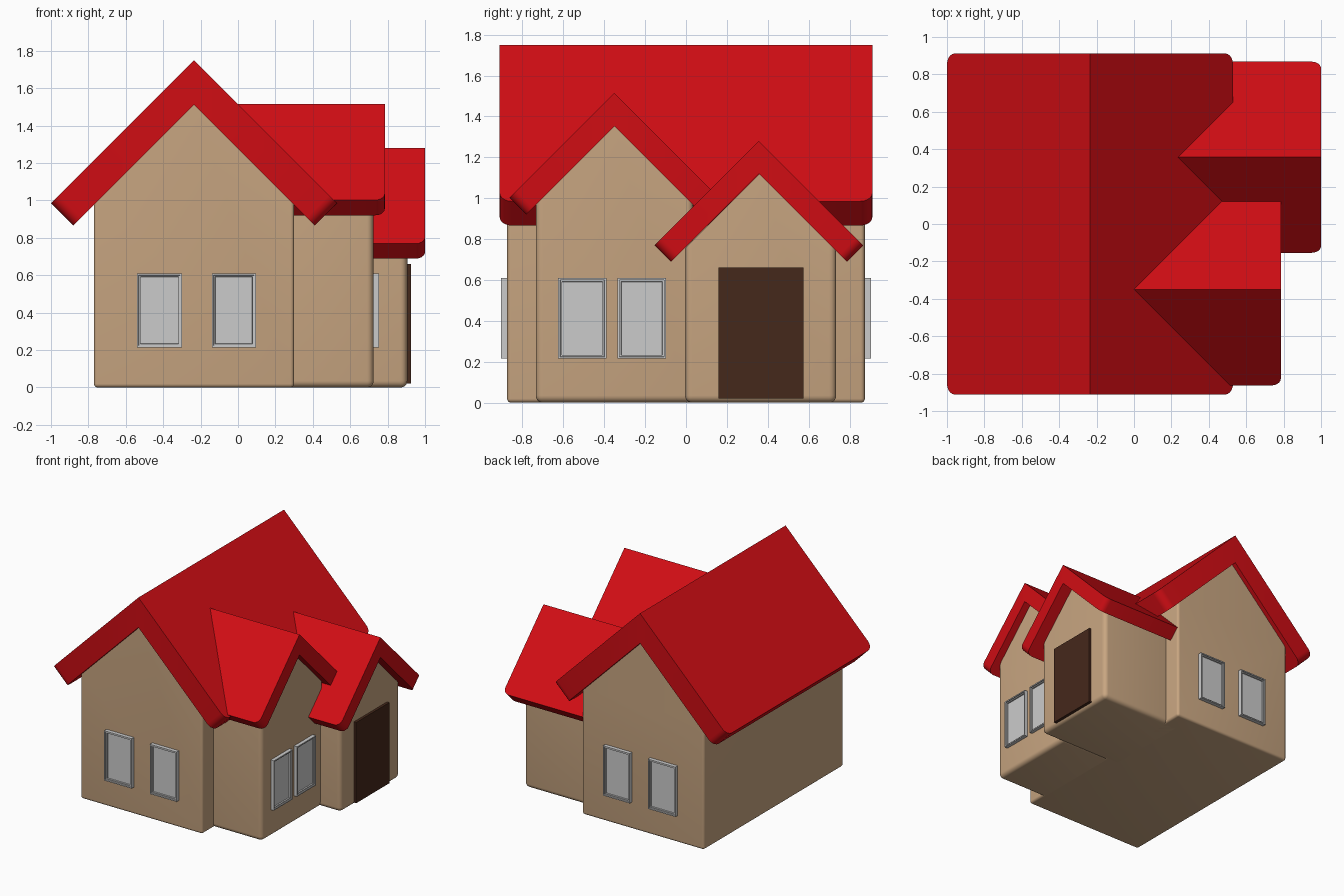
import bpy, bmesh, math
from mathutils import Vector

if "Cube" in bpy.data.objects:
    bpy.data.objects.remove(bpy.data.objects["Cube"])


def material(name, rgb):
    m = bpy.data.materials.new(name)
    m.diffuse_color = (*rgb, 1)
    m.use_nodes = True
    m.node_tree.nodes["Principled BSDF"].inputs["Base Color"].default_value = m.diffuse_color
    return m


WALL = material("wall_tan", (0.58, 0.38, 0.22))
RED = material("roof_red", (0.64, 0.004, 0.007))
BROWN = material("door_brown", (0.06, 0.021, 0.011))


def finish(name, bm, mat=None, smooth=False):
    bmesh.ops.recalc_face_normals(bm, faces=bm.faces)
    me = bpy.data.meshes.new(name)
    bm.to_mesh(me)
    bm.free()
    ob = bpy.data.objects.new(name, me)
    bpy.context.collection.objects.link(ob)
    if mat:
        me.materials.append(mat)
    if smooth:
        bpy.ops.object.select_all(action='DESELECT')
        ob.select_set(True)
        bpy.context.view_layer.objects.active = ob
        bpy.ops.object.shade_smooth_by_angle(angle=math.radians(35))
    return ob


def prism(profile, axis, a, b):
    """Extrude a (u, z) profile from a to b along the x or y axis."""
    bm = bmesh.new()
    place = (lambda u, z: (a, u, z)) if axis == 'x' else (lambda u, z: (u, a, z))
    face = bm.faces.new([bm.verts.new(place(u, z)) for u, z in profile])
    geom = bmesh.ops.extrude_face_region(bm, geom=[face])["geom"]
    step = Vector((b - a, 0, 0)) if axis == 'x' else Vector((0, b - a, 0))
    bmesh.ops.translate(bm, vec=step, verts=[g for g in geom if isinstance(g, bmesh.types.BMVert)])
    return bm


def bevel(bm, edges, radius):
    bmesh.ops.bevel(bm, geom=edges, offset=radius, segments=5, profile=0.5,
                    affect='EDGES', clamp_overlap=True)


def walls(name, axis, a, b, mid, half, apex, radius):
    """Gabled block with rounded corners and base."""
    eave = apex - half
    bm = prism([(mid - half, 0), (mid + half, 0), (mid + half, eave),
                (mid, apex), (mid - half, eave)], axis, a, b)
    edges = []
    for e in bm.edges:
        p, q = e.verts[0].co, e.verts[1].co
        upright = (p - q).xy.length < 1e-4
        base = max(p.z, q.z) < 1e-4
        if upright or base:
            edges.append(e)
    bevel(bm, edges, radius)
    return finish(name, bm, WALL, True)


def roof(name, axis, a, b, mid, half, ridge, thick, radius):
    """45 degree chevron roof with rounded eave corners."""
    d = thick / math.sqrt(2)
    bm = prism([(mid - half, ridge - half), (mid, ridge), (mid + half, ridge - half),
                (mid + half - d, ridge - half - d), (mid, ridge - 2 * d),
                (mid - half + d, ridge - half - d)], axis, a, b)
    k = 0 if axis == 'x' else 1
    edges = []
    for e in bm.edges:
        p, q = e.verts[0].co, e.verts[1].co
        if abs(p[k] - q[k]) < 1e-4 and max(p.z, q.z) < ridge - half + 1e-3:
            edges.append(e)
    bevel(bm, edges, radius)
    return finish(name, bm, RED, True)


def window(name, axis, u0, u1, wall, sign):
    """Raised frame with a stepped, recessed pane."""
    z0, z1, depth = 0.215, 0.61, 0.03
    n = Vector((sign, 0, 0)) if axis == 'x' else Vector((0, sign, 0))
    bm = prism([(u0, z0), (u1, z0), (u1, z1), (u0, z1)], axis,
               wall - sign * 0.02, wall + sign * depth)
    bmesh.ops.recalc_face_normals(bm, faces=bm.faces)
    pane = next(f for f in bm.faces if f.normal.dot(n) > 0.9)
    for inset, sink in ((0.013, 0.008), (0.010, 0.010)):
        bmesh.ops.inset_region(bm, faces=[pane], thickness=inset)
        bmesh.ops.inset_region(bm, faces=[pane], thickness=0.002)
        bmesh.ops.translate(bm, vec=-n * sink, verts=list(pane.verts))
    return finish(name, bm)


# Main house and two side wings
walls("main_walls", 'y', -0.875, 0.875, -0.235, 0.535, 1.515, 0.02)
walls("side_wing_walls", 'x', 0.1, 0.725, -0.35, 0.385, 1.355, 0.035)
walls("entrance_wing_walls", 'x', 0.15, 0.905, 0.37 - 0.005, 0.37, 1.125, 0.035)

# Roofs
roof("main_roof", 'y', -0.912, 0.912, -0.235, 0.765, 1.75, 0.168, 0.06)
roof("side_wing_roof", 'x', -0.05, 0.785, -0.35, 0.513, 1.515, 0.115, 0.05)
roof("entrance_wing_roof", 'x', 0.15, 1.0, 0.357, 0.511, 1.28, 0.113, 0.05)

# Windows on front, back and side wing
for side, sign in (("front", -1), ("back", 1)):
    for i, (u0, u1) in enumerate(((-0.54, -0.30), (-0.14, 0.095))):
        window(f"{side}_window_{i + 1}", 'y', u0, u1, sign * 0.875, sign)
for i, (u0, u1) in enumerate(((-0.625, -0.39), (-0.335, -0.098))):
    window(f"side_window_{i + 1}", 'x', u0, u1, 0.723, 1)

# Door
finish("door", prism([(0.16, 0.02), (0.575, 0.02), (0.575, 0.66), (0.16, 0.66)],
                     'x', 0.87, 0.925), BROWN)
